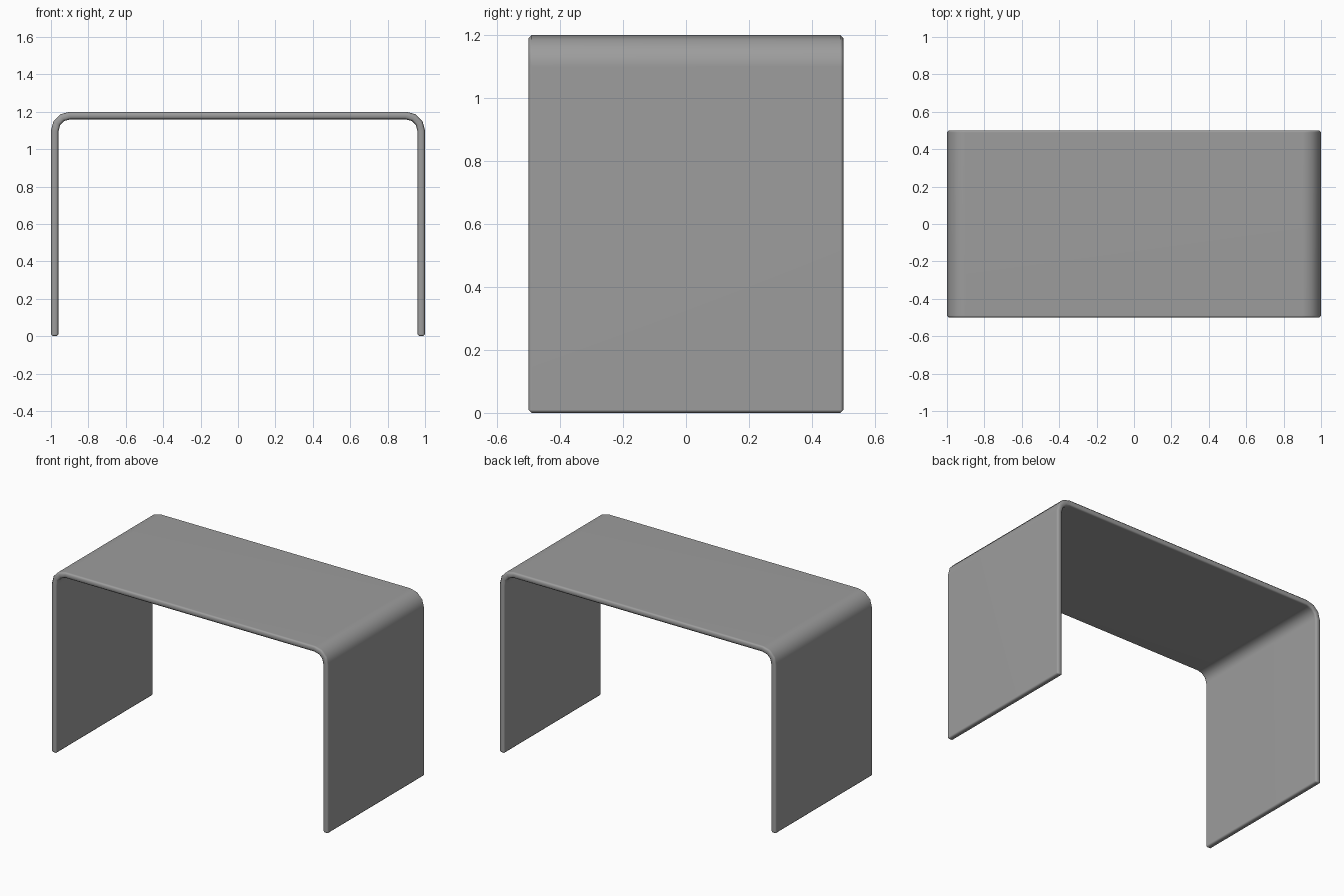
import bpy, bmesh
from math import sin, cos, pi

if "Cube" in bpy.data.objects:
    bpy.data.objects.remove(bpy.data.objects["Cube"])

HALF_W, HALF_D, HEIGHT = 1.0, 0.5, 1.2
RADIUS, STEPS, THICK = 0.1, 3, 0.04

# Outer profile: left foot, rounded left corner, mirrored to the right
left = [(-HALF_W, 0.0)]
for i in range(STEPS + 1):
    a = pi / 2 * i / STEPS
    left.append((-HALF_W + RADIUS - RADIUS * cos(a), HEIGHT - RADIUS + RADIUS * sin(a)))
profile = left + [(-x, z) for x, z in reversed(left)]

# Bent sheet with outward normals
bm = bmesh.new()
rows = [[bm.verts.new((x, y, z)) for y in (-HALF_D, HALF_D)] for x, z in profile]
for a, b in zip(rows, rows[1:]):
    bm.faces.new((a[0], b[0], b[1], a[1]))
mesh = bpy.data.meshes.new("waterfall_table")
bm.to_mesh(mesh)
bm.free()
table = bpy.data.objects.new("waterfall_table", mesh)
bpy.context.collection.objects.link(table)

# Dark grey finish
mat = bpy.data.materials.new("dark_grey")
mat.diffuse_color = (0.337, 0.337, 0.337, 1)
mat.use_nodes = True
mat.node_tree.nodes["Principled BSDF"].inputs["Base Color"].default_value = mat.diffuse_color
mesh.materials.append(mat)

# Panel thickness, inward
solid = table.modifiers.new("thickness", 'SOLIDIFY')
solid.thickness = THICK
solid.offset = -1
solid.use_even_offset = True

# Chamfered rims
bevel = table.modifiers.new("rim_bevel", 'BEVEL')
bevel.width = 0.01
bevel.segments = 1
bevel.limit_method = 'ANGLE'
bevel.angle_limit = 0.8

bpy.context.view_layer.objects.active = table
table.select_set(True)
for name in [m.name for m in table.modifiers]:
    bpy.ops.object.modifier_apply(modifier=name)
bpy.ops.object.shade_smooth_by_angle(angle=1.1)

# Keep the big panels shaded flat
weighted = table.modifiers.new("flat_panels", 'WEIGHTED_NORMAL')
weighted.keep_sharp = True
bpy.ops.object.modifier_apply(modifier=weighted.name)
